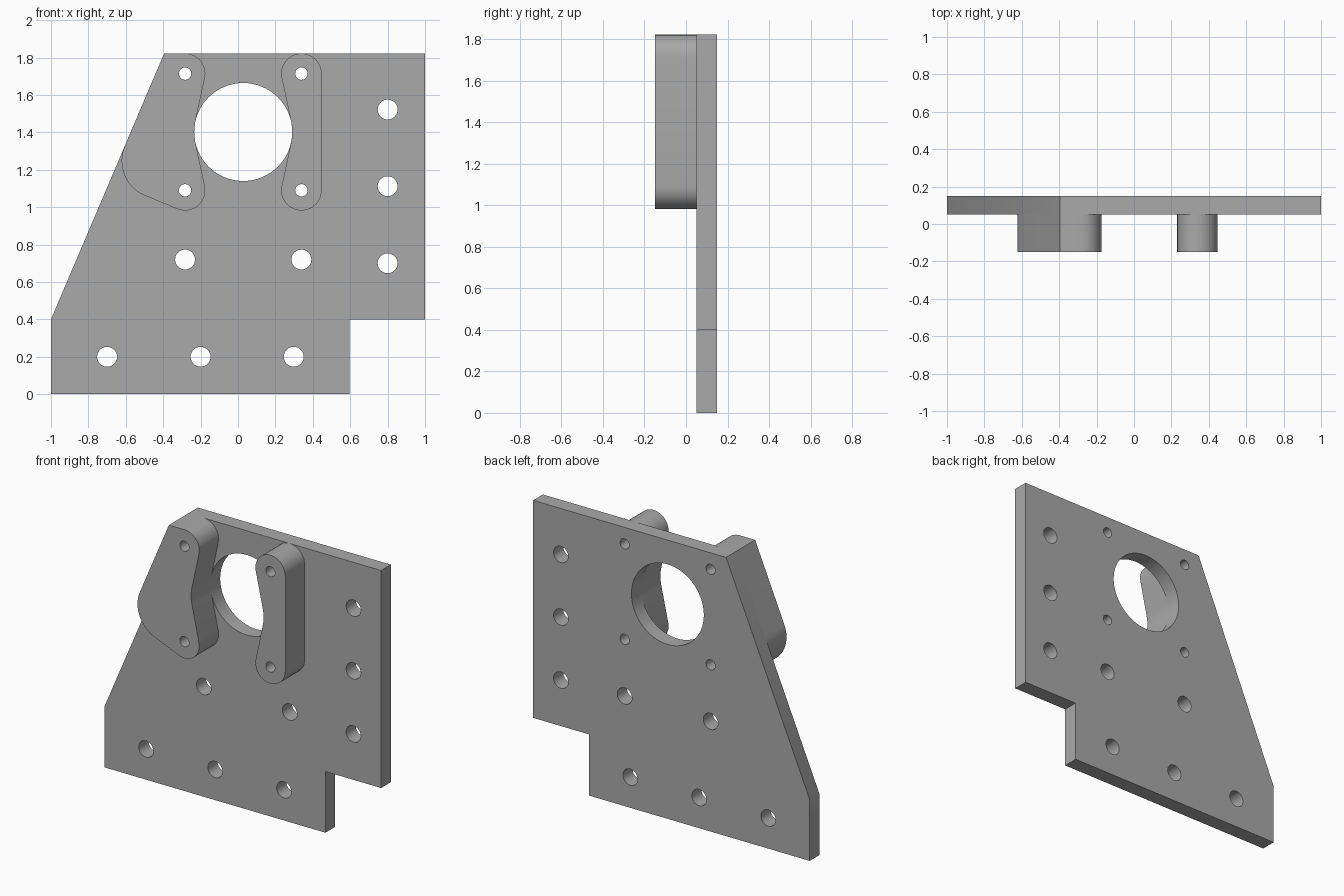
import bpy, bmesh
from math import radians, degrees, sin, cos, atan2, acos, hypot
from mathutils import Matrix

cube = bpy.data.objects.get("Cube")
if cube:
    bpy.data.objects.remove(cube, do_unlink=True)

# Single bare-metal grey
grey = bpy.data.materials.new("grey metal")
grey.use_nodes = True
colour = (0.4, 0.4, 0.4, 1)
grey.diffuse_color = colour
grey.node_tree.nodes["Principled BSDF"].inputs["Base Color"].default_value = colour


def arc(centre, radius, start, end, steps=16):
    """Points on an arc, angles in degrees."""
    angles = [radians(start + (end - start) * i / steps) for i in range(steps + 1)]
    return [(centre[0] + radius * cos(a), centre[1] + radius * sin(a)) for a in angles]


def circle(centre, radius):
    return arc(centre, radius, 0, 360, 64)[:-1]


def plate(name, outline, holes, y_front, y_back):
    """Extrude an x-z outline with holes between two y positions."""
    curve = bpy.data.curves.new(name, "CURVE")
    curve.dimensions = "2D"
    curve.fill_mode = "BOTH"
    curve.extrude = (y_back - y_front) / 2
    for loop in [outline] + holes:
        spline = curve.splines.new("POLY")
        spline.points.add(len(loop) - 1)
        for point, (x, z) in zip(spline.points, loop):
            point.co = (x, z, 0, 1)
        spline.use_cyclic_u = True
    helper = bpy.data.objects.new(name + " outline", curve)
    bpy.context.collection.objects.link(helper)
    bpy.context.view_layer.update()
    mesh = bpy.data.meshes.new_from_object(
        helper.evaluated_get(bpy.context.evaluated_depsgraph_get()))
    bpy.data.objects.remove(helper, do_unlink=True)

    bm = bmesh.new()
    bm.from_mesh(mesh)
    bmesh.ops.remove_doubles(bm, verts=bm.verts, dist=0.0001)
    bm.transform(Matrix.Translation((0, (y_front + y_back) / 2, 0))
                 @ Matrix.Rotation(radians(90), 4, "X"))
    bmesh.ops.recalc_face_normals(bm, faces=bm.faces)
    for face in bm.faces:
        face.smooth = True
        face.material_index = 0
    bm.to_mesh(mesh)
    bm.free()
    mesh.set_sharp_from_angle(angle=radians(25))
    mesh.materials.clear()
    mesh.materials.append(grey)
    obj = bpy.data.objects.new(name, mesh)
    bpy.context.collection.objects.link(obj)
    return obj


# Shared layout
TOP, STEP, MID = 1.822, 0.4, 1.402
BORE, BORE_R = (0.028, MID), 0.262
PAD_R, PAD_DX, PAD_DZ = 0.108, 0.311, 0.312
FRONT, JOINT, BACK = -0.15, 0.05, 0.15


def bolt(side, level):
    return (BORE[0] + side * PAD_DX, MID + level * PAD_DZ)


# Base plate with bore, bolt holes and mounting holes
mounts = [(0.8, z) for z in (0.7, 1.112, 1.522)]
mounts += [(x, 0.2) for x in (-0.7, -0.2, 0.298)]
mounts += [(bolt(side, 0)[0], 0.72) for side in (-1, 1)]
bolts = [bolt(side, level) for side in (-1, 1) for level in (-1, 1)]
slant_top = (-0.395, TOP)
plate("base_plate",
      [(-1, 0), (0.597, 0), (0.597, STEP), (1, STEP), (1, TOP), slant_top, (-1, STEP)],
      [circle(BORE, BORE_R)] + [circle(c, 0.053) for c in mounts]
      + [circle(c, 0.033) for c in bolts],
      JOINT, BACK)

# Waist angle where the pad side runs tangent to the bore
tangent = degrees(atan2(PAD_DZ, PAD_DX)
                  - acos((BORE_R + PAD_R) / hypot(PAD_DX, PAD_DZ)))

# Left pad: straight outer side, waisted inner side
x_out = bolt(1, 0)[0] + PAD_R
plate("left_pad",
      arc(bolt(1, 1), PAD_R, 0, 180 + tangent)
      + arc(BORE, BORE_R, tangent, -tangent)
      + arc(bolt(1, -1), PAD_R, 180 - tangent, 360),
      [circle(bolt(1, level), 0.033) for level in (-1, 1)], FRONT, JOINT)

# Right pad: waisted inner side, outer side follows the slanted edge
slant = degrees(atan2(TOP - STEP, slant_top[0] + 1))
plate("right_pad",
      [slant_top]
      + arc((-0.422, 1.247), 0.2, slant + 90, slant + 180)
      + arc(bolt(-1, -1), PAD_R, slant + 180, 360 + tangent)
      + arc(BORE, BORE_R, 180 + tangent, 180 - tangent)
      + arc(bolt(-1, 1), PAD_R, -tangent, 90),
      [circle(bolt(-1, level), 0.033) for level in (-1, 1)], FRONT, JOINT)
